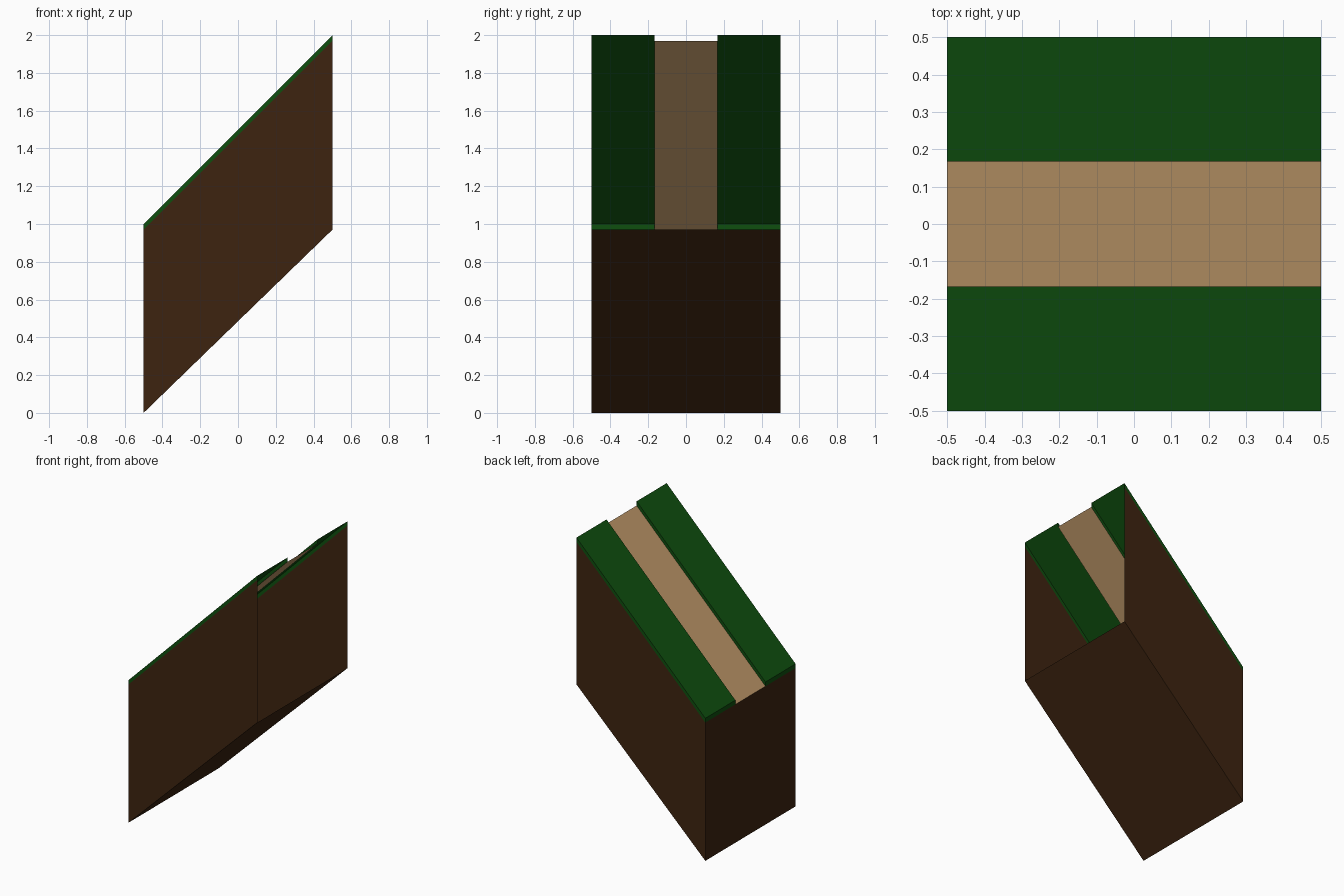
import bpy

if "Cube" in bpy.data.objects:
    bpy.data.objects.remove(bpy.data.objects["Cube"])

LEFT, RIGHT = -0.5, 0.5      # ends of the ramp along x
HALF, PATH = 0.5, 0.167      # half widths of the block and the path
SOIL_TOP, GRASS_TOP = 0.97, 1.0


def material(name, rgb):
    m = bpy.data.materials.new(name)
    m.diffuse_color = (*rgb, 1)
    m.use_nodes = True
    m.node_tree.nodes["Principled BSDF"].inputs["Base Color"].default_value = m.diffuse_color
    return m


def sloped_sheet(name, section, rises, mat, cap=True):
    """Sweep an open (y, z) section uphill along x; each point climbs by its rise.
    The low end is capped, the high end stays open."""
    n = len(section)
    verts = [(LEFT, y, z) for y, z in section]
    verts += [(RIGHT, y, z + r) for (y, z), r in zip(section, rises)]
    faces = [(i, i + 1, n + i + 1, n + i) for i in range(n - 1)]
    if cap:
        faces.append(tuple(reversed(range(n))))
    mesh = bpy.data.meshes.new(name)
    mesh.from_pydata(verts, [], faces)
    mesh.materials.append(mat)
    obj = bpy.data.objects.new(name, mesh)
    bpy.context.collection.objects.link(obj)
    return obj


brown = material("soil brown", (0.047, 0.0175, 0.005))
green = material("grass green", (0.0045, 0.077, 0.0045))
sand = material("path sand", (0.51, 0.31, 0.138))

# Soil: side walls, sloping underside and low end wall
sloped_sheet("soil", [(-HALF, SOIL_TOP), (-HALF, 0), (HALF, 0), (HALF, SOIL_TOP)],
             [1, 0.97, 0.97, 1], brown)

# Grass: raised strip beside the path, mirrored to the other side
grass = sloped_sheet("grass_strips", [(HALF, SOIL_TOP), (HALF, GRASS_TOP),
                                      (PATH, GRASS_TOP), (PATH, SOIL_TOP)],
                     [1] * 4, green)
mirror = grass.modifiers.new("mirror", 'MIRROR')
mirror.use_axis = (False, True, False)

# Path: sunken strip along the middle
sloped_sheet("path", [(PATH, SOIL_TOP), (-PATH, SOIL_TOP)], [1, 1], sand, cap=False)
